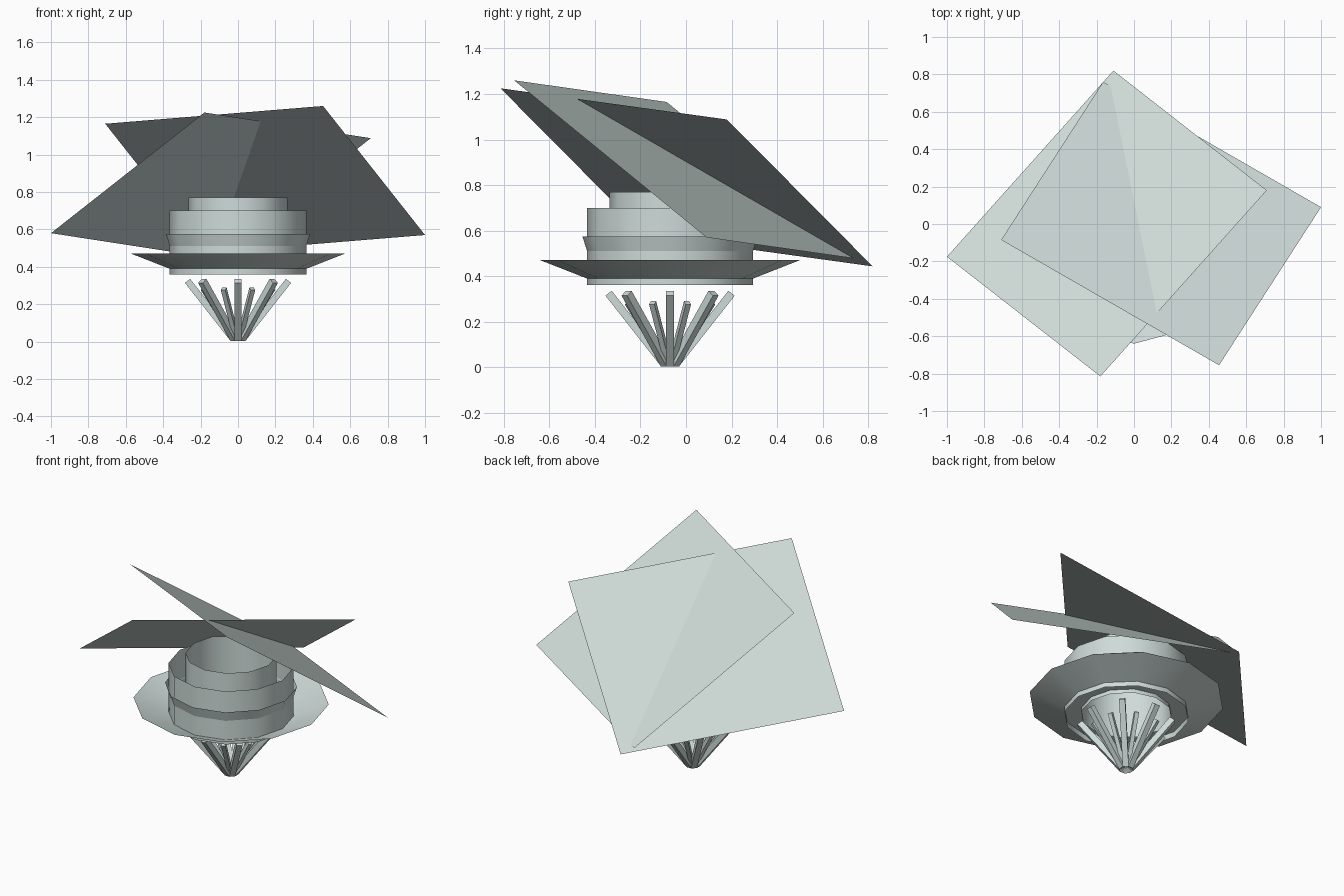
import bpy, bmesh, math
from mathutils import Vector

if "Cube" in bpy.data.objects:
    bpy.data.objects.remove(bpy.data.objects["Cube"])

CY = -0.07      # body axis offset in y
SIDES = 12

mat = bpy.data.materials.new("pale_grey_green")
mat.diffuse_color = (0.62, 0.71, 0.69, 1)
mat.use_nodes = True
mat.node_tree.nodes["Principled BSDF"].inputs["Base Color"].default_value = mat.diffuse_color


def finish(name, bm, smooth=False):
    me = bpy.data.meshes.new(name)
    bm.to_mesh(me)
    bm.free()
    me.materials.append(mat)
    ob = bpy.data.objects.new(name, me)
    bpy.context.collection.objects.link(ob)
    if smooth:
        bpy.ops.object.select_all(action='DESELECT')
        ob.select_set(True)
        bpy.context.view_layer.objects.active = ob
        bpy.ops.object.shade_smooth_by_angle(angle=math.radians(40))
    return ob


def band(name, r0, z0, r1, z1):
    """Open twelve-sided band between two rings."""
    bm = bmesh.new()
    rings = []
    for r, z in ((r0, z0), (r1, z1)):
        rings.append([bm.verts.new((r * math.cos(math.tau * i / SIDES),
                                    CY + r * math.sin(math.tau * i / SIDES), z))
                      for i in range(SIDES)])
    for i in range(SIDES):
        j = (i + 1) % SIDES
        bm.faces.new((rings[0][i], rings[0][j], rings[1][j], rings[1][i]))
    finish(name, bm, True)


def panel(name, a, b, c):
    """Flat panel from three corners; the fourth completes the parallelogram."""
    a, b, c = Vector(a), Vector(b), Vector(c)
    bm = bmesh.new()
    f = bm.faces.new([bm.verts.new(p) for p in (a, b, c, a + c - b)])
    f.normal_update()
    if f.normal.z < 0:
        f.normal_flip()
    finish(name, bm)


def rods(name, count, phase, start, end, width):
    """Square rods fanning upward from the bottom point."""
    bm = bmesh.new()
    for i in range(count):
        a = phase + math.tau * i / count
        out = Vector((math.cos(a), math.sin(a), 0))
        side = Vector((-math.sin(a), math.cos(a), 0)) * width / 2
        axis = Vector((0, CY, 0))
        p = axis + out * start[0] + Vector((0, 0, start[1]))
        q = axis + out * end[0] + Vector((0, 0, end[1]))
        n = side.cross((q - p).normalized())
        lo, hi = [[bm.verts.new(c + s * side + t * n)
                   for s, t in ((-1, -1), (1, -1), (1, 1), (-1, 1))]
                  for c in (p, q)]
        bm.faces.new(lo[::-1])
        bm.faces.new(hi)
        for k in range(4):
            m = (k + 1) % 4
            bm.faces.new((lo[k], lo[m], hi[m], hi[k]))
    bmesh.ops.recalc_face_normals(bm, faces=bm.faces)
    finish(name, bm)


# Body: nested open sleeves, collar, wide flange, recessed floor ring
band("outer_sleeve", 0.365, 0.36, 0.365, 0.70)
band("inner_sleeve", 0.265, 0.37, 0.265, 0.77)
band("collar", 0.363, 0.505, 0.385, 0.575)
band("flange", 0.366, 0.39, 0.57, 0.47)
band("floor_ring", 0.265, 0.395, 0.365, 0.395)

# Two crossed tilted panels
panel("panel_left", (-1.0, -0.175, 0.58), (-0.18, -0.815, 1.225), (0.71, 0.18, 1.088))
panel("panel_right", (-0.71, -0.085, 1.165), (0.455, -0.755, 1.26), (1.0, 0.09, 0.57))

# Fan of rods underneath
rods("long_rods", 8, 0, (0.025, 0.013), (0.27, 0.325), 0.035)
rods("short_rods", 8, math.pi / 8, (0.02, 0.015), (0.20, 0.283), 0.025)
